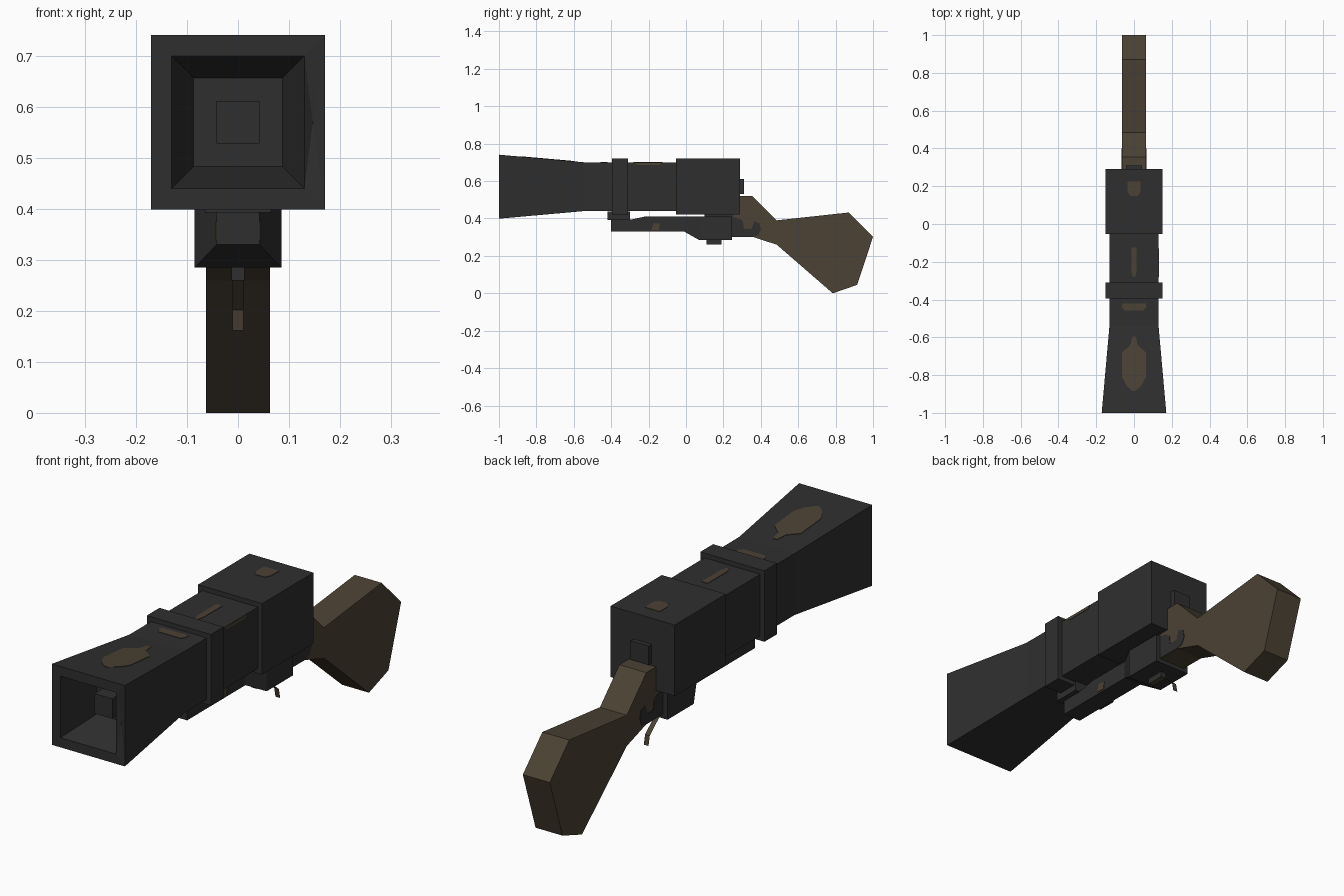
import bpy, bmesh
from mathutils import Vector

cube = bpy.data.objects.get("Cube")
if cube:
    bpy.data.objects.remove(cube, do_unlink=True)


def material(name, rgb):
    m = bpy.data.materials.new(name)
    m.use_nodes = True
    m.diffuse_color = (*rgb, 1)
    bsdf = next(n for n in m.node_tree.nodes if n.type == 'BSDF_PRINCIPLED')
    bsdf.inputs["Base Color"].default_value = (*rgb, 1)
    bsdf.inputs["Roughness"].default_value = 0.9
    return m


STEEL = material("dark steel", (0.028, 0.028, 0.028))
WOOD = material("brown wood", (0.072, 0.054, 0.034))


def finish(name, bm, *mats, recalc=True):
    if recalc:
        bmesh.ops.recalc_face_normals(bm, faces=bm.faces[:])
    me = bpy.data.meshes.new(name)
    bm.to_mesh(me)
    bm.free()
    for m in mats:
        me.materials.append(m)
    ob = bpy.data.objects.new(name, me)
    bpy.context.scene.collection.objects.link(ob)
    return ob


def loft(stations):
    """Rectangular sections along y: (y, half width, bottom, top)."""
    bm = bmesh.new()
    rings = [[bm.verts.new(p) for p in
              ((-w, y, b), (w, y, b), (w, y, t), (-w, y, t))]
             for y, w, b, t in stations]
    for r, s in zip(rings, rings[1:]):
        for i in range(4):
            j = (i + 1) % 4
            bm.faces.new((r[i], r[j], s[j], s[i]))
    bm.faces.new(rings[0])
    bm.faces.new(rings[-1])
    bmesh.ops.recalc_face_normals(bm, faces=bm.faces[:])
    return bm


def box(name, w, y0, y1, z0, z1, mat=STEEL):
    return finish(name, loft([(y0, w, z0, z1), (y1, w, z0, z1)]), mat)


def prism(name, points, offset, mat):
    """Extrude a flat outline by an offset."""
    bm = bmesh.new()
    face = bm.faces.new([bm.verts.new(p) for p in points])
    out = bmesh.ops.extrude_face_region(bm, geom=[face], use_keep_orig=True)
    bmesh.ops.translate(bm, vec=Vector(offset),
                        verts=[v for v in out["geom"] if isinstance(v, bmesh.types.BMVert)])
    return finish(name, bm, mat)


def side_plates(name, outline, x, mat):
    """Thin plate on both flanks at half width x."""
    for tag, s in (("left", 1), ("right", -1)):
        prism(f"{name}_{tag}", [(s * (x - 0.002), y, z) for y, z in outline],
              (s * 0.004, 0, 0), mat)


def top_plate(name, half, height):
    """Symmetric worn patch lying on a top surface; half is (x, y)."""
    pts = half + [(-x, y) for x, y in reversed(half)]
    prism(name, [(x, y, height(y) - 0.002) for x, y in pts], (0, 0, 0.004), WOOD)


# Flared barrel with a hollow muzzle
ZC = 0.57
bm = loft([(y, w, ZC - w, ZC + w) for y, w in
           ((-0.05, 0.13), (-0.54, 0.13), (-1, 0.171), (-1, 0.13), (-0.82, 0.087))])
# Small dent in one side of the muzzle rim
rim = [f for f in bm.faces if all(abs(v.co.y + 1) < 1e-4 for v in f.verts)]
rim_side = max(rim, key=lambda f: f.calc_center_median().x)
bmesh.ops.poke(bm, faces=[rim_side])
for v in bm.verts:
    if len(v.link_edges) == 4 and abs(v.co.z - ZC) < 1e-4:
        v.co = (0.147, -0.988, ZC)
finish("barrel", bm, STEEL, recalc=False)
box("bore_block", 0.042, -0.90, -0.80, 0.528, 0.612)

# Barrel band, breech and rear tab
box("barrel_band", 0.15, -0.395, -0.31, 0.42, 0.72)
box("breech", 0.15, -0.053, 0.29, 0.42, 0.72)
box("breech_tab", 0.042, 0.28, 0.31, 0.53, 0.61)

# Fore-end, widening into the trigger housing
finish("fore_end", loft([
    (-0.40, 0.042, 0.33, 0.395), (-0.29, 0.042, 0.33, 0.395),
    (-0.22, 0.042, 0.33, 0.41), (-0.01, 0.042, 0.33, 0.41),
    (0.07, 0.085, 0.285, 0.41), (0.245, 0.085, 0.285, 0.41)]), STEEL)
box("fore_end_bracket", 0.065, -0.42, -0.30, 0.393, 0.437)
box("housing_spacer", 0.065, 0.10, 0.25, 0.40, 0.43)
side_plates("fore_end_patch", [(-0.185, 0.338), (-0.145, 0.338), (-0.14, 0.372), (-0.175, 0.375)],
            0.042, WOOD)

# Trigger mount with a worn underside, and bent ribbon trigger
mount = box("trigger_mount", 0.013, 0.11, 0.19, 0.26, 0.29)
mount.data.materials.append(WOOD)
for p in mount.data.polygons:
    if p.normal.z < -0.5:
        p.material_index = 1
bm = bmesh.new()
rows = [[bm.verts.new((s * 0.011, y, z)) for s in (-1, 1)]
        for y, z in ((0.16, 0.285), (0.258, 0.202), (0.266, 0.162))]
for a, b in zip(rows, rows[1:]):
    bm.faces.new((a[0], a[1], b[1], b[0]))
finish("trigger", bm, WOOD)

# Wooden shoulder stock with metal side straps
stock = [(0.24, 0.41), (0.28, 0.52), (0.355, 0.52), (0.485, 0.39), (0.87, 0.432), (1.0, 0.302),
         (0.915, 0.045), (0.785, 0.0), (0.485, 0.26), (0.355, 0.302), (0.24, 0.302)]
prism("stock", [(-0.063, y, z) for y, z in stock], (0.126, 0, 0), WOOD)
side_plates("stock_strap", [
    (0.242, 0.304), (0.355, 0.303), (0.385, 0.31), (0.40, 0.34), (0.392, 0.375), (0.365, 0.385),
    (0.35, 0.345), (0.31, 0.345), (0.305, 0.385), (0.285, 0.40), (0.242, 0.409)], 0.063, STEEL)

# Worn patches on the upper surfaces
top_plate("muzzle_patch", [(0.01, -0.595), (0.018, -0.64), (0.063, -0.68), (0.063, -0.81),
                           (0.04, -0.855), (0.008, -0.885)],
          lambda y: 0.70 + (-0.54 - y) / 0.46 * 0.041)
top_plate("barrel_patch", [(0.063, -0.42), (0.063, -0.44), (0.05, -0.457)], lambda y: 0.70)
top_plate("barrel_streak", [(0.014, -0.125), (0.014, -0.25), (0.006, -0.28)], lambda y: 0.70)
top_plate("breech_patch", [(0.035, 0.225), (0.035, 0.17), (0.02, 0.147)], lambda y: 0.72)
prism("barrel_side_streak", [(0.128, -0.28, 0.699), (0.128, -0.13, 0.699),
                             (0.128, -0.14, 0.686), (0.128, -0.26, 0.686)], (0.004, 0, 0), WOOD)
